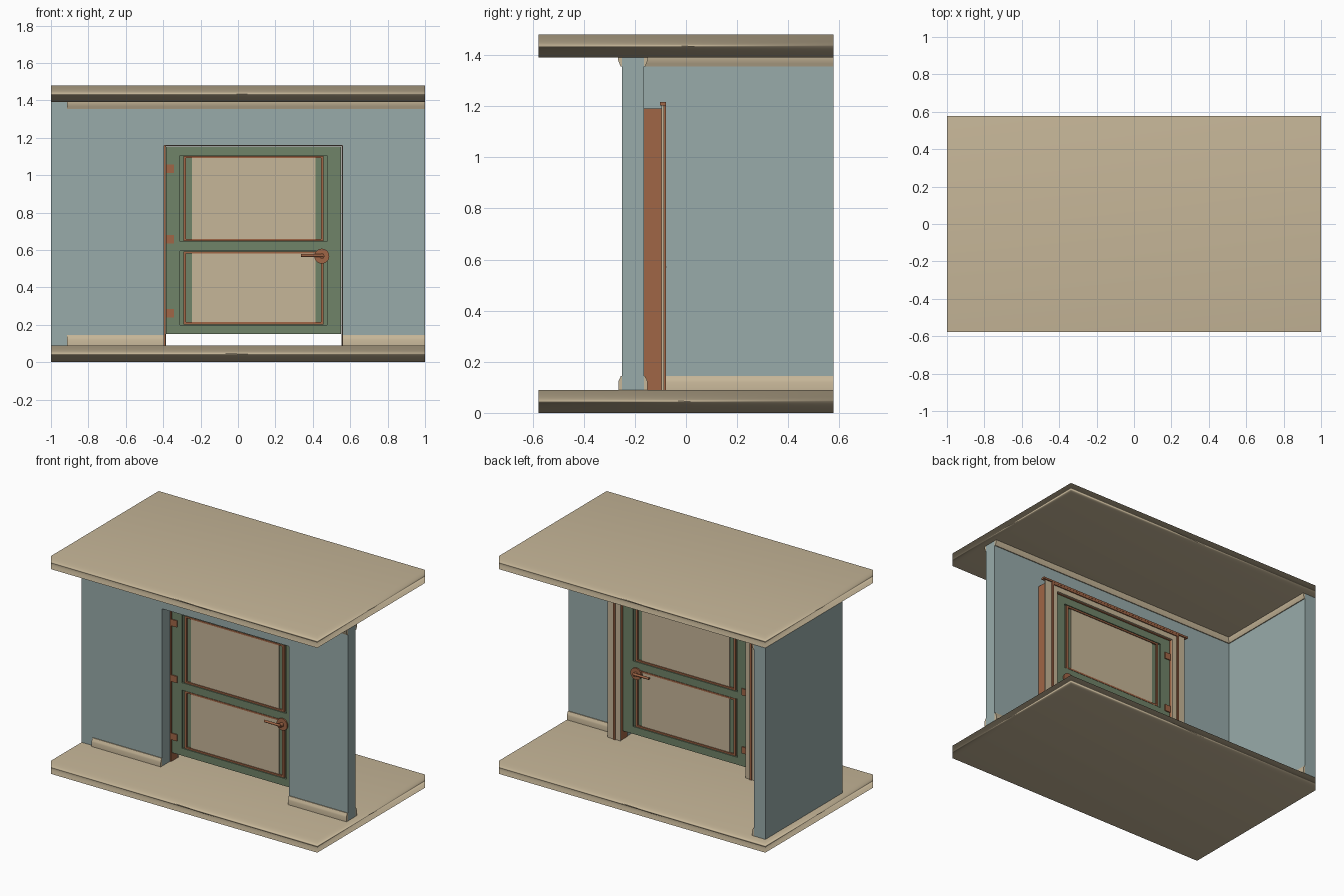
import bpy, bmesh, math
from mathutils import Vector

if "Cube" in bpy.data.objects:
    bpy.data.objects.remove(bpy.data.objects["Cube"])


def material(name, rgb):
    m = bpy.data.materials.new(name)
    lin = [((c / 255 + 0.055) / 1.055) ** 2.4 for c in rgb]
    m.diffuse_color = (*lin, 1)
    m.use_nodes = True
    m.node_tree.nodes["Principled BSDF"].inputs["Base Color"].default_value = m.diffuse_color
    return m


TAN = material("warm_tan", (198, 182, 152))
BLUE = material("grey_blue", (152, 171, 170))
GREEN = material("sage_green", (112, 131, 104))
BROWN = material("copper_brown", (160, 102, 70))


def finish(name, bm, mat):
    bmesh.ops.recalc_face_normals(bm, faces=bm.faces)
    me = bpy.data.meshes.new(name)
    bm.to_mesh(me)
    bm.free()
    ob = bpy.data.objects.new(name, me)
    bpy.context.collection.objects.link(ob)
    me.materials.append(mat)
    return ob


def smooth(ob):
    for p in ob.data.polygons:
        p.use_smooth = True


def boxes(name, mat, spans):
    """One object from (x0, x1, y0, y1, z0, z1) spans."""
    bm = bmesh.new()
    for x0, x1, y0, y1, z0, z1 in spans:
        for v in bmesh.ops.create_cube(bm, size=1)["verts"]:
            v.co = Vector((x0 if v.co.x < 0 else x1,
                           y0 if v.co.y < 0 else y1,
                           z0 if v.co.z < 0 else z1))
    return finish(name, bm, mat)


def prism(name, mat, pts, offset):
    """Flat polygon pushed along an offset."""
    bm = bmesh.new()
    f = bm.faces.new([bm.verts.new(p) for p in pts])
    r = bmesh.ops.extrude_face_region(bm, geom=[f])
    for g in r["geom"]:
        if isinstance(g, bmesh.types.BMVert):
            g.co += Vector(offset)
    return finish(name, bm, mat)


def frame(x0, x1, z0, z1, w, h, y0, y1):
    """Four bars: w wide at the sides, h high at top and bottom."""
    return [(x0, x0 + w, y0, y1, z0, z1), (x1 - w, x1, y0, y1, z0, z1),
            (x0 + w, x1 - w, y0, y1, z0, z0 + h), (x0 + w, x1 - w, y0, y1, z1 - h, z1)]


# floor and ceiling slabs, softened by area weighted normals
for name, z in (("floor", 0), ("ceiling", 1.39)):
    slab = boxes(name, TAN, [(-1, 1, -0.577, 0.577, z, z + 0.09)])
    smooth(slab)
    slab.modifiers.new("soft_normals", "WEIGHTED_NORMAL").keep_sharp = False

# walls: front one with a door opening, and a side one
OX0, OX1, OZ = -0.395, 0.56, 1.158
outline = [(-1, 0.09), (OX0, 0.09), (OX0, OZ), (OX1, OZ), (OX1, 0.09),
           (1, 0.09), (1, 1.39), (-1, 1.39)]
prism("front_wall", BLUE, [(x, -0.25, z) for x, z in outline], (0, 0.085, 0))
boxes("side_wall", BLUE, [(-1, -0.915, -0.165, 0.577, 0.09, 1.39)])

# mouldings: profile is (distance from wall, height)
BASE = [(0, 0.09), (0.015, 0.09), (0.015, 0.12), (0.012, 0.13), (0.007, 0.138), (0.005, 0.145), (0, 0.145)]
CROWN = [(0, 1.39), (0.016, 1.39), (0.015, 1.378), (0.01, 1.366), (0.006, 1.355), (0, 1.355)]


def moulding(name, prof, a, b, wall, out):
    """Runs along x when out is +-y, along y when out is 'x'."""
    if out == "x":
        pts, off = [(wall + d, a, z) for d, z in prof], (0, b - a, 0)
    else:
        pts, off = [(a, wall + out * d, z) for d, z in prof], (b - a, 0, 0)
    ob = prism(name, TAN, pts, off)
    bpy.context.view_layer.objects.active = ob
    ob.select_set(True)
    bpy.ops.object.shade_smooth_by_angle(angle=math.radians(50))
    ob.select_set(False)


moulding("front_baseboard_left", BASE, -0.915, OX0, -0.25, -1)
moulding("front_baseboard_right", BASE, OX1, 1, -0.25, -1)
moulding("back_baseboard_left", BASE, -0.915, -0.48, -0.165, 1)
moulding("back_baseboard_right", BASE, 0.645, 1, -0.165, 1)
moulding("side_baseboard", BASE, -0.165, 0.577, -0.915, "x")
moulding("front_crown", CROWN, -0.915, 1, -0.25, -1)
moulding("back_crown", CROWN, -0.915, 1, -0.165, 1)
moulding("side_crown", CROWN, -0.165, 0.577, -0.915, "x")


# door casing on the back of the wall: three sided surrounds
def surround(name, mat, i, o, y0, y1, top):
    """i and o are distances outward from the door edges."""
    l, r, t = -0.385, 0.553, 1.155
    pts = [(l - o, 0.09), (l - i, 0.09), (l - i, t + i), (r + i, t + i),
           (r + i, 0.09), (r + o, 0.09), (r + o, top), (l - o, top)]
    prism(name, mat, [(x, y0, z) for x, z in pts], (0, y1 - y0, 0))


surround("casing_block", BROWN, 0.002, 0.09, -0.165, -0.095, 1.19)
surround("casing_face", TAN, 0, 0.098, -0.095, -0.086, 1.205)
surround("casing_bead", BROWN, 0.035, 0.05, -0.087, -0.079, 1.205)
boxes("casing_cap", BROWN, [(-0.505, 0.67, -0.102, -0.078, 1.203, 1.216)])

# door leaf: stiles, rails and thin recessed core
DX0, DX1, RX0, RX1 = -0.384, 0.552, -0.31, 0.475
F, B, MID = -0.16, -0.11, -0.135
PANELS = (("upper", 0.645, 1.105), ("lower", 0.2, 0.595))
boxes("door_frame", GREEN, [
    (DX0, RX0, F, B, 0.15, 1.154), (RX1, DX1, F, B, 0.15, 1.154),
    (RX0, RX1, F, B, 0.15, 0.2), (RX0, RX1, F, B, 0.595, 0.645),
    (RX0, RX1, F, B, 1.105, 1.154)])
for name, z0, z1 in PANELS:
    boxes(name + "_recess", GREEN, [(RX0, RX1, MID - 0.012, MID + 0.012, z0, z1)])
    boxes(name + "_panel", TAN, [(-0.245, 0.415, MID - 0.017, MID + 0.017, z0 + 0.008, z1 - 0.008)])
    boxes(name + "_panel_bead", BROWN,
          frame(-0.292, 0.458, z0 + 0.003, z1 - 0.003, 0.015, 0.011, MID - 0.023, MID + 0.023))

# hinges
for i, z in enumerate((0.24, 0.635, 1.013)):
    boxes("hinge_%d" % (i + 1), BROWN, [(-0.385, -0.343, -0.167, -0.103, z, z + 0.045)])


# handles: rosette, neck and lever on each side
def rod(bm, a, b, r, n):
    a, b = Vector(a), Vector(b)
    rot = (b - a).to_track_quat("Z", "Y").to_matrix().to_4x4()
    rot.translation = (a + b) / 2
    bmesh.ops.create_cone(bm, cap_ends=True, segments=n, radius1=r, radius2=r,
                          depth=(b - a).length, matrix=rot)


for name, y, s, reach in (("front_handle", F, -1, 0.035), ("back_handle", B, 1, 0.025)):
    bm = bmesh.new()
    X, Z = 0.448, 0.567
    rod(bm, (X, y - s * 0.005, Z), (X, y + s * 0.009, Z), 0.04, 32)
    rod(bm, (X, y, Z), (X, y + s * reach, Z), 0.014, 16)
    rod(bm, (X + 0.008, y + s * reach, Z + 0.004), (0.336, y + s * reach, Z + 0.004), 0.008, 16)
    ob = finish(name, bm, BROWN)
    bpy.context.view_layer.objects.active = ob
    ob.select_set(True)
    bpy.ops.object.shade_smooth_by_angle()
    ob.select_set(False)
